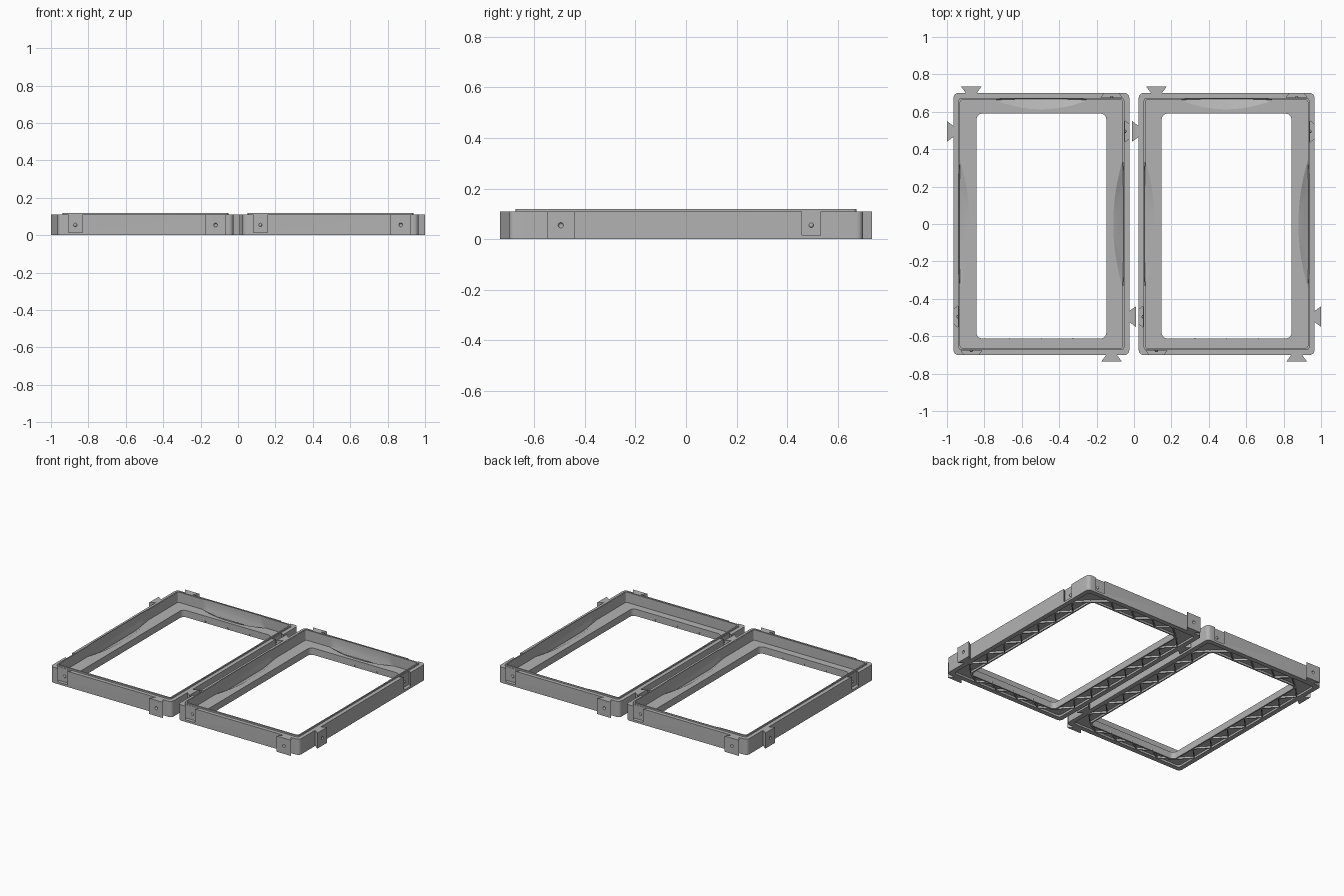
import bpy, bmesh, math
from mathutils import Vector, Matrix

if "Cube" in bpy.data.objects:
    bpy.data.objects.remove(bpy.data.objects["Cube"])

grey = bpy.data.materials.new("matte_grey")
grey.diffuse_color = (0.45, 0.45, 0.45, 1)
grey.use_nodes = True
grey.node_tree.nodes["Principled BSDF"].inputs["Base Color"].default_value = grey.diffuse_color

HX, HY = 0.47, 0.70        # half size of one tray
TOP, LIP, FLOOR = 0.11, 0.12, 0.048


def make(name, bm):
    bmesh.ops.recalc_face_normals(bm, faces=bm.faces[:])
    me = bpy.data.meshes.new(name)
    bm.to_mesh(me)
    bm.free()
    me.materials.append(grey)
    ob = bpy.data.objects.new(name, me)
    bpy.context.collection.objects.link(ob)
    return ob


def prism(name, pts, z0, z1):
    bm = bmesh.new()
    face = bm.faces.new([bm.verts.new((x, y, z0)) for x, y in pts])
    ext = bmesh.ops.extrude_face_region(bm, geom=[face])
    bmesh.ops.translate(bm, vec=(0, 0, z1 - z0),
                        verts=[v for v in ext["geom"] if isinstance(v, bmesh.types.BMVert)])
    return make(name, bm)


def rounded(hx, hy, r, cy=0.0, n=5):
    pts = []
    for k, (sx, sy) in enumerate([(1, 1), (-1, 1), (-1, -1), (1, -1)]):
        for i in range(n + 1):
            a = math.pi / 2 * (k + i / n)
            pts.append((sx * (hx - r) + r * math.cos(a), cy + sy * (hy - r) + r * math.sin(a)))
    return pts


def boolean(ob, other, op):
    mod = ob.modifiers.new("join", 'BOOLEAN')
    mod.operation, mod.object, mod.solver = op, other, 'EXACT'
    dg = bpy.context.evaluated_depsgraph_get()
    me = bpy.data.meshes.new_from_object(ob.evaluated_get(dg))
    ob.modifiers.clear()
    ob.data = me
    bpy.data.objects.remove(other)


def on_side(side, pos, out):
    """Point at distance out from the wall and pos along it."""
    return {"left": (-HX - out, pos), "right": (HX + out, pos),
            "back": (pos, HY + out), "front": (pos, -HY - out)}[side]


def dovetail(name, side, pos, inner, outer, w_in, w_out, z0, z1):
    pts = [on_side(side, pos + a, o) for a, o in
           ((-w_in, inner), (w_in, inner), (w_out, outer), (-w_out, outer))]
    return prism(name, pts, z0, z1)


def ball(name, side, pos, out, r):
    bm = bmesh.new()
    x, y = on_side(side, pos, out)
    bmesh.ops.create_uvsphere(bm, u_segments=10, v_segments=6, radius=r,
                              matrix=Matrix.Translation((x, y, 0.055)))
    return make(name, bm)


def scoop(name, side, half, edge, wall):
    """Grip hollow: curved edge on the floor, narrowing down into the wall."""
    bm = bmesh.new()
    pts = []
    for i in range(17):
        t = -1 + i / 8
        pts.append((half * t, wall - 0.05 * (1 - t * t), FLOOR))
        pts.append((half * t, wall - 0.05 * (1 - t * t), 0.15))
    for s in (-1, 1):
        pts += [(s * edge, wall + 0.008, 0.15), (s * edge, wall + 0.008, 0.05),
                (s * edge * 0.7, wall + 0.004, 0.024)]
    for p, o, z in pts:
        bm.verts.new((*on_side(side, p, o), z))
    bmesh.ops.convex_hull(bm, input=bm.verts[:])
    loose = [v for v in bm.verts if not v.link_faces]
    bmesh.ops.delete(bm, geom=loose, context='VERTS')
    return make(name, bm)


# Tray shell: outer wall, raised lip, cavity and window
tray = prism("left_tray", rounded(HX, HY, 0.025), 0, TOP)
boolean(tray, prism("lip", rounded(0.443, 0.674, 0.015), 0.06, LIP), 'UNION')
boolean(tray, prism("cavity", rounded(0.434, 0.663, 0.012), FLOOR, 0.2), 'DIFFERENCE')
boolean(tray, prism("window", rounded(0.347, 0.601, 0.03, -0.011), -0.1, 0.2), 'DIFFERENCE')

# Shallow hollow under the floor, leaving a rim along the wall and window
under = prism("under_hollow", rounded(0.437, 0.667, 0.02), -0.05, 0.014)
boolean(under, prism("under_core", rounded(0.356, 0.610, 0.03, -0.011), -0.1, 0.1), 'DIFFERENCE')
boolean(tray, under, 'DIFFERENCE')

# Grip hollows on three walls
for side, half, edge, wall in (("left", 0.34, 0.27, -0.036), ("right", 0.34, 0.27, -0.036),
                               ("back", 0.25, 0.2, -0.037)):
    boolean(tray, scoop("scoop", side, half, edge, wall), 'DIFFERENCE')

# Dovetail sockets with a small locking bump, and matching tabs with a dimple
for side, pos in (("left", -0.495), ("right", 0.495), ("back", 0.375), ("front", -0.375)):
    boolean(tray, dovetail("socket", side, pos, -0.024, 0.004, 0.057, 0.034, 0.015, 0.2),
            'DIFFERENCE')
    boolean(tray, ball("bump", side, pos, -0.025, 0.010), 'UNION')
for side, pos in (("left", 0.495), ("right", -0.495), ("back", -0.375), ("front", 0.375)):
    tab = dovetail("tab", side, pos, -0.004, 0.035, 0.026, 0.055, 0, TOP)
    boolean(tab, ball("dimple", side, pos, 0.036, 0.011), 'DIFFERENCE')
    boolean(tray, tab, 'UNION')

# Zigzag ribs under the floor
bm = bmesh.new()


def rib(a, b, w=0.007):
    a, b = Vector(a), Vector(b)
    d = b - a
    m = (Matrix.Translation(((a.x + b.x) / 2, (a.y + b.y) / 2, 0.008))
         @ Matrix.Rotation(math.atan2(d.y, d.x), 4, 'Z')
         @ Matrix.Diagonal((d.length, w, 0.015, 1)))
    bmesh.ops.create_cube(bm, size=1, matrix=m)


def zigzag(start, end, near, far, n, along_y):
    for i in range(n):
        p, q = (start + (end - start) * k / n for k in (i, i + 1))
        u, v = (near, far) if i % 2 == 0 else (far, near)
        ends = ((u, p), (v, q)) if along_y else ((p, u), (q, v))
        rib(*ends)


for s in (-1, 1):
    zigzag(-0.60, 0.58, s * 0.357, s * 0.436, 14, True)
zigzag(-0.34, 0.34, 0.592, 0.665, 8, False)
zigzag(-0.34, 0.34, -0.613, -0.665, 8, False)
ribs = make("left_ribs", bm)

# Shade, then place the pair side by side
for ob in (tray, ribs):
    bpy.ops.object.select_all(action='DESELECT')
    ob.select_set(True)
    bpy.context.view_layer.objects.active = ob
    if ob is tray:
        bpy.ops.object.shade_smooth_by_angle(angle=math.radians(25))
    twin = ob.copy()
    twin.name = ob.name.replace("left", "right")
    bpy.context.collection.objects.link(twin)
    ob.location.x, twin.location.x = -0.495, 0.495
